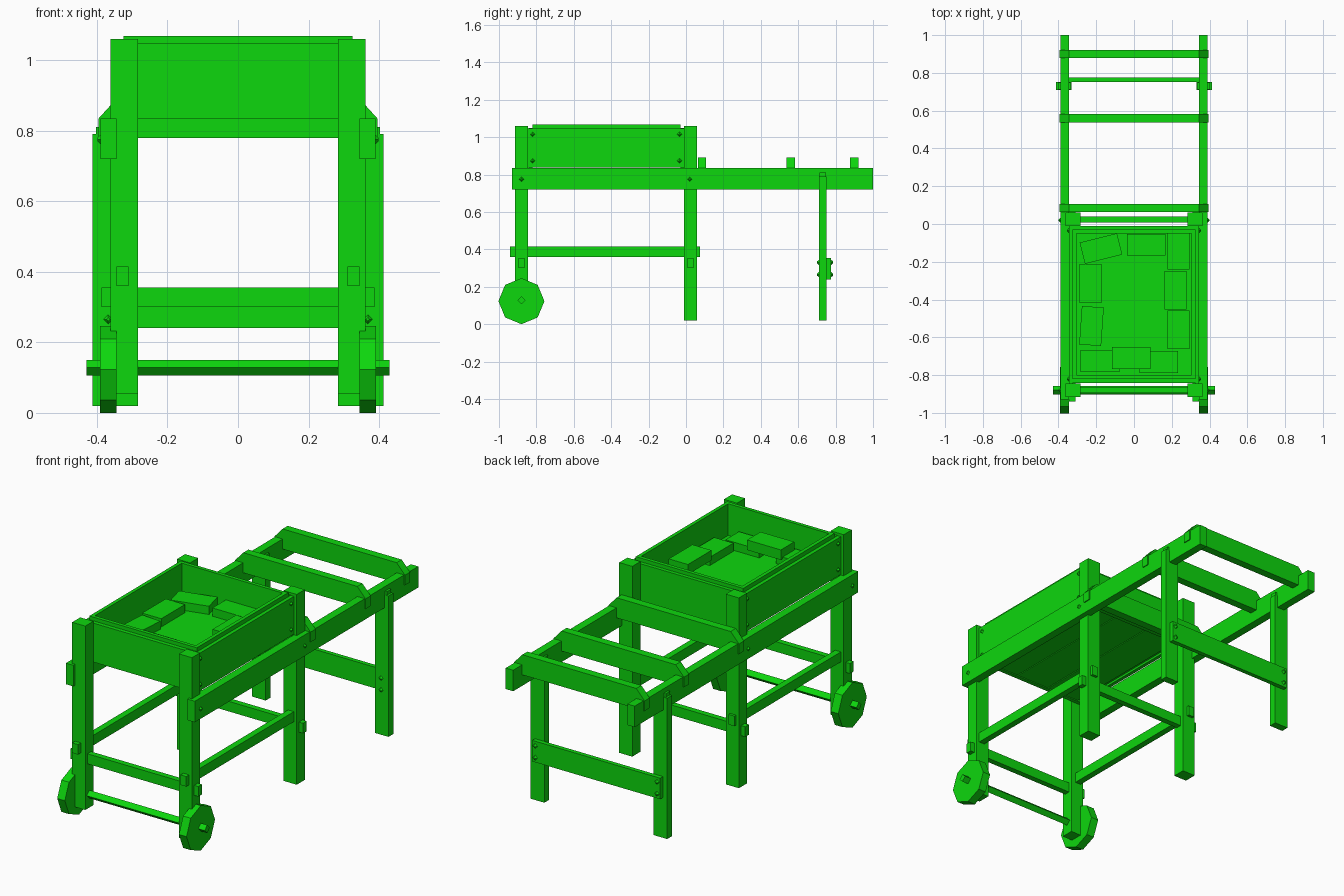
import bpy, bmesh, math
from mathutils import Matrix, Vector

cube = bpy.data.objects.get("Cube")
if cube:
    bpy.data.objects.remove(cube, do_unlink=True)

green = bpy.data.materials.new("bright green")
green.use_nodes = True
colour = (0.004, 0.68, 0.004, 1)
green.diffuse_color = colour
green.node_tree.nodes["Principled BSDF"].inputs["Base Color"].default_value = colour


def finish(name, bm):
    bmesh.ops.recalc_face_normals(bm, faces=bm.faces)
    mesh = bpy.data.meshes.new(name)
    bm.to_mesh(mesh)
    bm.free()
    mesh.materials.append(green)
    obj = bpy.data.objects.new(name, mesh)
    bpy.context.collection.objects.link(obj)
    return obj


def box(name, x, y, z, turn=0, tilt=0):
    """Box from three (low, high) ranges, optionally rotated about its centre."""
    bm = bmesh.new()
    size = [b - a for a, b in (x, y, z)]
    centre = Vector([(a + b) / 2 for a, b in (x, y, z)])
    rot = Matrix.Rotation(math.radians(turn), 4, 'Z') @ Matrix.Rotation(math.radians(tilt), 4, 'X')
    bmesh.ops.create_cube(bm, size=1, matrix=Matrix.Translation(centre) @ rot @ Matrix.Diagonal((*size, 1)))
    return finish(name, bm)


def pair(name, x, y, z):
    """The same box on the left (+x) and the right (-x)."""
    box("left_" + name, x, y, z)
    box("right_" + name, (-x[1], -x[0]), y, z)


def rod(name, centre, radius, length, sides, axis='Y', tip=None):
    """Prism or stud; axis is the rotation axis that lays it down."""
    bm = bmesh.new()
    bmesh.ops.create_cone(bm, cap_ends=True, segments=sides, radius1=radius,
                          radius2=radius if tip is None else tip, depth=length,
                          matrix=Matrix.Translation(centre) @ axis_turn(axis))
    return finish(name, bm)


def axis_turn(axis):
    if axis == 'Y':
        return Matrix.Rotation(math.pi / 2, 4, 'Y')
    return Matrix.Rotation(-math.pi / 2, 4, 'X')


FRONT, BACK = -0.88, 0.025

# Posts carrying the box
pair("front_post", (0.283, 0.362), (-0.915, -0.845), (0.055, 1.06))
pair("back_post", (0.283, 0.362), (-0.01, 0.06), (0.02, 1.06))

# Long handle rails, side stretchers and cross stretchers with through tenons
pair("rail", (0.345, 0.39), (-0.93, 1.0), (0.72, 0.835))
pair("side_stretcher", (0.31, 0.345), (-0.94, 0.075), (0.36, 0.415))
for name, y in (("front", FRONT), ("back", BACK)):
    box(name + "_stretcher", (-0.387, 0.387), (y - 0.016, y + 0.016), (0.30, 0.355))

# Cross bars with clipped upper corners, resting over the rails
for i, y in enumerate((0.085, 0.56, 0.90)):
    bm = bmesh.new()
    outline = [(-0.395, 0.78), (0.395, 0.78), (0.395, 0.835), (0.345, 0.89),
               (-0.345, 0.89), (-0.395, 0.835)]
    face = bm.faces.new([bm.verts.new((x, y - 0.022, z)) for x, z in outline])
    moved = bmesh.ops.extrude_face_region(bm, geom=[face])["geom"]
    bmesh.ops.translate(bm, vec=(0, 0.044, 0),
                        verts=[v for v in moved if isinstance(v, bmesh.types.BMVert)])
    finish("cross_bar_%d" % (i + 1), bm)

# Handle legs and their brace
pair("rear_leg", (0.33, 0.413), (0.71, 0.752), (0.02, 0.79))
pair("rear_leg_top", (0.335, 0.402), (0.713, 0.749), (0.79, 0.81))
box("rear_leg_brace", (-0.387, 0.387), (0.752, 0.776), (0.24, 0.355))

# Wheels and axle
rod("axle", (0, FRONT, 0.128), 0.022, 0.86, 4)
for side, s in (("left", 1), ("right", -1)):
    rod(side + "_wheel", (s * 0.368, FRONT, 0.123), 0.123, 0.046, 8)

# Box walls: outer boards and a slightly taller inner lining
pair("side_board", (0.325, 0.345), (-0.845, -0.01), (0.838, 1.045))
box("front_board", (-0.325, 0.325), (-0.842, -0.82), (0.835, 1.048))
box("back_board", (-0.325, 0.325), (-0.03, -0.01), (0.835, 1.048))
pair("side_lining", (0.305, 0.325), (-0.82, -0.03), (0.85, 1.068))
box("front_lining", (-0.305, 0.305), (-0.82, -0.80), (0.85, 1.068))
box("back_lining", (-0.305, 0.305), (-0.05, -0.03), (0.85, 1.068))

# Floor planks under a solid bed
for i in range(3):
    x = (i - 1) * 0.205
    box("floor_plank_%d" % (i + 1), (x - 0.1, x + 0.1), (-0.82, -0.03), (0.84, 0.87))
box("bed", (-0.306, 0.306), (-0.805, -0.045), (0.855, 0.895))

# Loose blocks lying in the box: centre x, y, turned lengthwise, base height
blocks = [(-0.175, -0.13, 14, 0), (0.065, -0.11, 0, 0), (0.235, -0.14, 90, 0),
          (0.22, -0.35, 90, 0.045), (0.235, -0.56, 90, 0), (-0.23, -0.315, 90, 0),
          (-0.225, -0.54, 86, 0), (-0.18, -0.725, 0, 0), (-0.015, -0.71, 0, 0.045),
          (0.13, -0.73, 0, 0)]
for i, (x, y, turn, lift) in enumerate(blocks):
    z = 0.885 + lift
    box("block_%d" % (i + 1), (x - 0.102, x + 0.102), (y - 0.058, y + 0.058), (z, z + 0.055), turn)

# Studs on the boards, rails and brace
for side, s in (("left", 1), ("right", -1)):
    tip = {"tip": 0.004 if s > 0 else 0.014}
    base = 0.014 if s > 0 else 0.004
    for y in (-0.82, -0.035):
        for z in (0.873, 1.015):
            rod(side + "_board_stud", (s * 0.349, y, z), base, 0.01, 4, **tip)
    for y in (FRONT, 0.02):
        rod(side + "_rail_stud", (s * 0.394, y, 0.775), base, 0.01, 4, **tip)
    for z in (0.265, 0.33):
        rod(side + "_brace_stud", (s * 0.368, 0.781, z), 0.015, 0.012, 4, 'X', 0.005)
        rod(side + "_leg_stud", (s * 0.368, 0.706, z), 0.005, 0.012, 4, 'X', 0.015)
